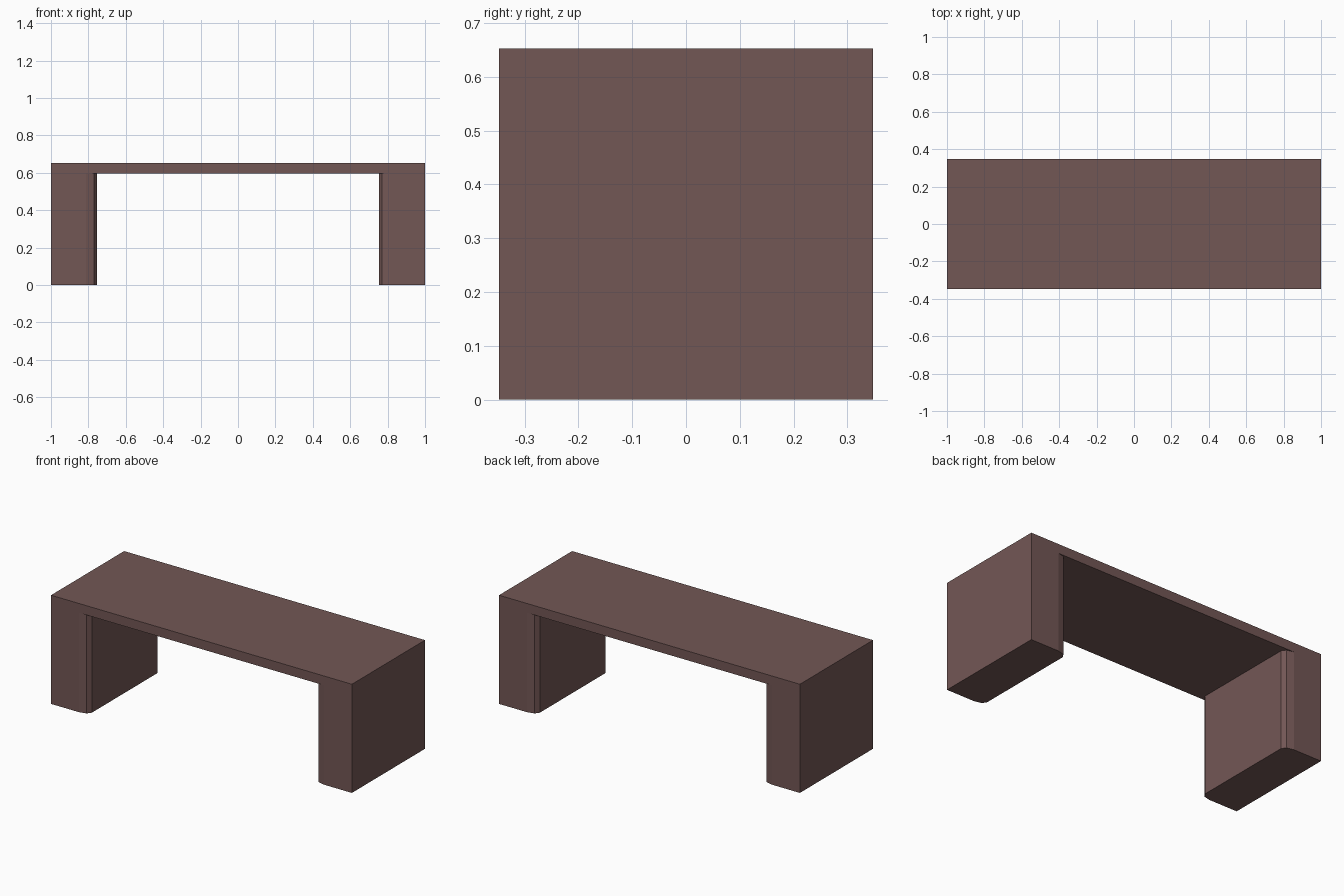
import bpy, bmesh, math

if "Cube" in bpy.data.objects:
    bpy.data.objects.remove(bpy.data.objects["Cube"])

wood = bpy.data.materials.new("dark brown wood")
wood.diffuse_color = (0.171, 0.095, 0.091, 1)
wood.use_nodes = True
wood.node_tree.nodes["Principled BSDF"].inputs["Base Color"].default_value = wood.diffuse_color

HALF_Y, TOP, UNDER = 0.347, 0.653, 0.597
INNER, RX, RY = 0.753, 0.06, 0.034   # leg inner face and rounded corner size


def prism(name, outline, z0, z1):
    bm = bmesh.new()
    low = [bm.verts.new((x, y, z0)) for x, y in outline]
    high = [bm.verts.new((x, y, z1)) for x, y in outline]
    n = len(outline)
    bm.faces.new(low)
    bm.faces.new(high)
    for i in range(n):
        j = (i + 1) % n
        bm.faces.new((low[i], low[j], high[j], high[i]))
    bmesh.ops.recalc_face_normals(bm, faces=bm.faces)
    mesh = bpy.data.meshes.new(name)
    bm.to_mesh(mesh)
    bm.free()
    mesh.materials.append(wood)
    obj = bpy.data.objects.new(name, mesh)
    bpy.context.collection.objects.link(obj)
    return obj


# Flat top slab
prism("table_top", [(-1, -HALF_Y), (1, -HALF_Y), (1, HALF_Y), (-1, HALF_Y)], UNDER, TOP)

# Full-depth slab legs with rounded inner corners
arc = []
for k in range(3):
    a = math.radians(45 * k)
    arc.append((INNER + RX * (1 - math.sin(a)), HALF_Y - RY * (1 - math.cos(a))))
# arc runs from the inner face side to the outer faces
arc = [(INNER + RX * (1 - math.cos(math.radians(45 * k))),
        HALF_Y - RY * (1 - math.sin(math.radians(45 * k)))) for k in range(3)]
leg = arc + [(1, HALF_Y), (1, -HALF_Y)] + [(x, -y) for x, y in reversed(arc)]
for name, s in (("right_leg", 1), ("left_leg", -1)):
    prism(name, [(s * x, y) for x, y in leg], 0, UNDER)
